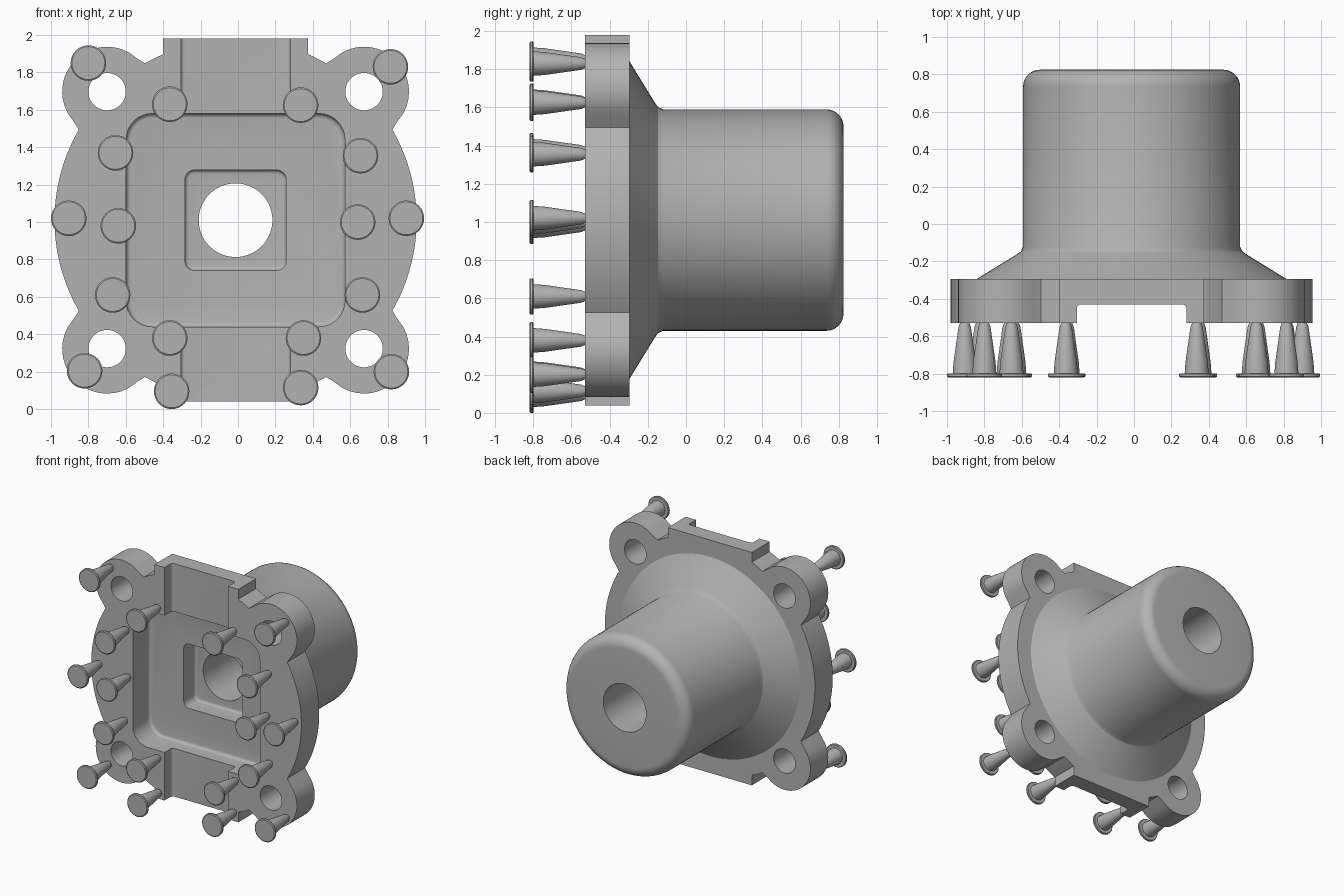
import bpy, bmesh, math
from mathutils import Vector, Matrix

if "Cube" in bpy.data.objects:
    bpy.data.objects.remove(bpy.data.objects["Cube"])

CX, CZ = -0.013, 1.01            # axis of the flange
FRONT, BACK = -0.53, -0.295      # flange faces

grey = bpy.data.materials.new("plain grey")
grey.diffuse_color = (0.45, 0.45, 0.45, 1)
grey.use_nodes = True
grey.node_tree.nodes["Principled BSDF"].inputs["Base Color"].default_value = (0.45, 0.45, 0.45, 1)


def finish(bm, name):
    bmesh.ops.recalc_face_normals(bm, faces=bm.faces)
    mesh = bpy.data.meshes.new(name)
    bm.to_mesh(mesh)
    bm.free()
    mesh.materials.append(grey)
    obj = bpy.data.objects.new(name, mesh)
    bpy.context.collection.objects.link(obj)
    return obj


def lathe(name, profile, steps):
    """Turn a closed (radius, y) profile around the y axis."""
    bm = bmesh.new()
    verts = [bm.verts.new((r, y, 0)) for r, y in profile]
    edges = [bm.edges.new(pair) for pair in zip(verts, verts[1:])]
    bmesh.ops.spin(bm, geom=verts + edges, cent=(0, 0, 0), axis=(0, 1, 0),
                   angle=math.tau, steps=steps)
    bmesh.ops.remove_doubles(bm, verts=bm.verts, dist=1e-4)
    return finish(bm, name)


def prism(name, outline, y0, y1):
    bm = bmesh.new()
    face = bm.faces.new([bm.verts.new((x, y0, z)) for x, z in outline])
    new = bmesh.ops.extrude_face_region(bm, geom=[face])["geom"]
    moved = [v for v in new if isinstance(v, bmesh.types.BMVert)]
    bmesh.ops.translate(bm, verts=moved, vec=(0, y1 - y0, 0))
    return finish(bm, name)


def pocket(name, half_x, half_z, floor, front, corner, fillet):
    """Box cutter with rounded corners and a rounded floor edge."""
    bm = bmesh.new()
    size = Matrix.Diagonal((2 * half_x, floor - front, 2 * half_z, 1))
    bmesh.ops.create_cube(bm, size=1, matrix=Matrix.Translation((0, (floor + front) / 2, 0)) @ size)
    if corner:
        side = [e for e in bm.edges if abs(e.verts[0].co.y - e.verts[1].co.y) > 0.01]
        bmesh.ops.bevel(bm, geom=side, offset=corner, segments=8, profile=0.5, affect='EDGES')
    rim = [e for e in bm.edges if all(abs(v.co.y - floor) < 1e-4 for v in e.verts)]
    bmesh.ops.bevel(bm, geom=rim, offset=fillet, segments=4, profile=0.5, affect='EDGES')
    return finish(bm, name)


def combine(target, other, operation):
    mod = target.modifiers.new("join", 'BOOLEAN')
    mod.operation, mod.solver, mod.object = operation, 'EXACT', other
    bpy.context.view_layer.objects.active = target
    bpy.ops.object.modifier_apply(modifier=mod.name)
    bpy.data.objects.remove(other)


def smooth(obj, degrees):
    bpy.ops.object.select_all(action='DESELECT')
    obj.select_set(True)
    bpy.context.view_layer.objects.active = obj
    bpy.ops.object.shade_smooth_by_angle(angle=math.radians(degrees))


# Flange outline: disc, four ears and a square tab at top and bottom
DISC, EAR, BOLT, TAB_X, TAB_Z = 0.968, 0.24, 0.687, 0.387, 0.97


def reach(a):
    fold = math.atan2(abs(math.sin(a)), abs(math.cos(a)))
    off = fold - math.pi / 4
    d = BOLT * math.sqrt(2)
    under = EAR ** 2 - (d * math.sin(off)) ** 2
    ear = d * math.cos(off) + math.sqrt(under) if under > 0 else 0.85
    k = 0.03                                   # soft neck between disc and ear
    h = max(k - abs(ear - DISC), 0) / k
    r = max(ear, DISC) + h * h * k / 4
    tab = min(TAB_X / max(abs(math.cos(a)), 1e-6), TAB_Z / max(abs(math.sin(a)), 1e-6))
    return max(r if math.degrees(fold) < 66 or tab < DISC else 0, tab)


angles = [math.radians(i * 1.25) for i in range(288)]
corner, foot = math.atan2(TAB_Z, TAB_X), math.acos(TAB_X / DISC)
for a in (corner, foot):
    angles += [a, math.pi - a, math.pi + a, math.tau - a]
angles = sorted(set(round(a, 5) for a in angles))
body = prism("flanged_body", [(reach(a) * math.cos(a), reach(a) * math.sin(a)) for a in angles],
             FRONT, BACK)

# Conical shoulder and barrel with a rounded end
END, RAD, ROUND = 0.825, 0.58, 0.09
profile = [(0, -0.34), (0.78, -0.34), (0.83, BACK), (0.615, -0.163), (0.593, -0.147), (RAD, -0.12)]
for i in range(9):
    t = i * math.pi / 16
    profile.append((RAD - ROUND + ROUND * math.cos(t), END - ROUND + ROUND * math.sin(t)))
profile.append((0, END))
combine(body, lathe("barrel", profile, 96), 'UNION')

# Channel, stepped pockets, bore and bolt holes
combine(body, pocket("channel_cutter", 0.293, 1.2, -0.43, -0.7, 0, 0.02), 'DIFFERENCE')
combine(body, pocket("pocket_cutter", 0.585, 0.57, -0.31, -0.7, 0.14, 0.025), 'DIFFERENCE')
combine(body, pocket("recess_cutter", 0.27, 0.268, -0.16, -0.7, 0.05, 0.02), 'DIFFERENCE')
combine(body, lathe("bore_cutter", [(0, -1), (0.197, -1), (0.197, 1), (0, 1)], 64), 'DIFFERENCE')
for sx in (-1, 1):
    for sz in (-1, 1):
        drill = lathe("bolt_cutter", [(0, -1), (0.1, -1), (0.1, 0), (0, 0)], 40)
        drill.data.transform(Matrix.Translation((sx * BOLT, 0, sz * BOLT)))
        combine(body, drill, 'DIFFERENCE')
body.data.transform(Matrix.Translation((CX, 0, CZ)))
smooth(body, 28)

# Tapered pins with flat round heads on the front rim
pin_profile = [(0, -0.82), (0.088, -0.82), (0.095, -0.815), (0.095, -0.803), (0.09, -0.798),
               (0.064, -0.798), (0.06, -0.74), (0.033, -0.55), (0.024, -0.528), (0, -0.528)]
first = lathe("pin", pin_profile, 32)
smooth(first, 30)
spots = [(-0.80, 1.85), (-0.365, 1.63), (-0.655, 1.37), (-0.905, 1.02), (-0.64, 0.98),
         (-0.67, 0.61), (-0.365, 0.38), (-0.355, 0.095), (-0.82, 0.205), (0.815, 1.83),
         (0.335, 1.625), (0.655, 1.355), (0.90, 1.02), (0.64, 1.0), (0.665, 0.61),
         (0.35, 0.38), (0.335, 0.115), (0.82, 0.2)]
for i, (x, z) in enumerate(spots):
    pin = first if i == 0 else bpy.data.objects.new("pin", first.data)
    if i:
        bpy.context.collection.objects.link(pin)
    pin.location = Vector((x, 0, z))
